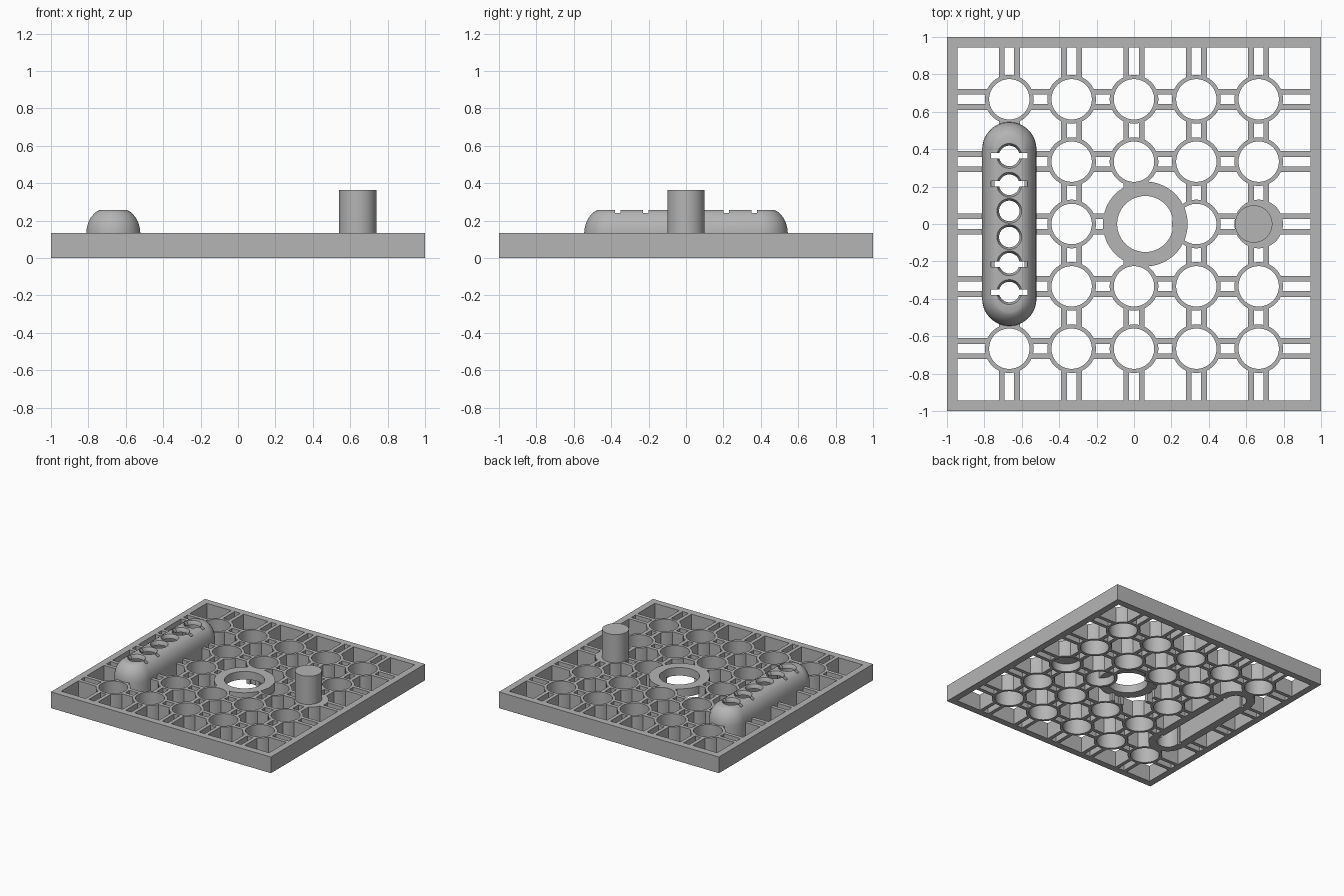
import bpy, bmesh, math

cube = bpy.data.objects.get("Cube")
if cube:
    bpy.data.objects.remove(cube, do_unlink=True)

grey = bpy.data.materials.new("plain_grey")
grey.use_nodes = True
grey.diffuse_color = (0.46, 0.46, 0.46, 1)
grey.node_tree.nodes["Principled BSDF"].inputs["Base Color"].default_value = grey.diffuse_color

TOP = 0.133           # plate height
HALF = TOP / 2
PITCH = 1 / 3
HANDLE_X = -2 * PITCH
REACH = 0.115         # rib ends buried in the tube wall


def finish(bm, name, smooth=True):
    bmesh.ops.recalc_face_normals(bm, faces=bm.faces)
    mesh = bpy.data.meshes.new(name)
    bm.to_mesh(mesh)
    bm.free()
    obj = bpy.data.objects.new(name, mesh)
    bpy.context.collection.objects.link(obj)
    mesh.materials.append(grey)
    bpy.ops.object.select_all(action='DESELECT')
    obj.select_set(True)
    bpy.context.view_layer.objects.active = obj
    if smooth:
        bpy.ops.object.shade_smooth_by_angle(angle=math.radians(35))
    return obj


def add_box(bm, x0, x1, y0, y1, z0, z1):
    verts = bmesh.ops.create_cube(bm, size=1)["verts"]
    for v in verts:
        v.co.x = x1 if v.co.x > 0 else x0
        v.co.y = y1 if v.co.y > 0 else y0
        v.co.z = z1 if v.co.z > 0 else z0


def add_rounded(bm, x, y, profile, straight=0, closed=False, segs=48):
    """Stack of round (or stadium) loops given as (radius, z)."""
    loops = []
    for r, z in profile:
        loop = []
        for i in range(segs):
            a = 2 * math.pi * (i + 0.5) / segs
            end = math.copysign(straight, math.sin(a))
            loop.append(bm.verts.new((x + r * math.cos(a), y + end + r * math.sin(a), z)))
        loops.append(loop)
    pairs = list(zip(loops, loops[1:]))
    if closed:
        pairs.append((loops[-1], loops[0]))
    else:
        bm.faces.new(loops[0])
        bm.faces.new(loops[-1])
    for a, b in pairs:
        for i in range(segs):
            j = (i + 1) % segs
            bm.faces.new((a[i], a[j], b[j], b[i]))


def add_tube(bm, x, y, outer, inner, z0, z1):
    add_rounded(bm, x, y, [(inner, z0), (outer, z0), (outer, z1), (inner, z1)], closed=True)


# Square outer frame
bm = bmesh.new()
loops = []
for h, z in ((1, 0), (1, TOP), (0.945, TOP), (0.945, 0)):
    loops.append([bm.verts.new((sx * h, sy * h, z))
                  for sx, sy in ((-1, -1), (1, -1), (1, 1), (-1, 1))])
for k in range(4):
    a, b = loops[k], loops[(k + 1) % 4]
    for i in range(4):
        j = (i + 1) % 4
        bm.faces.new((a[i], a[j], b[j], b[i]))
finish(bm, "outer_frame", False)

# Grid of open tubes, leaving room for the handle and the centre ring
bm = bmesh.new()
for i in range(-2, 3):
    for j in range(-2, 3):
        under_handle = i == -2 and abs(j) < 2
        if not under_handle and (i, j) != (0, 0):
            add_tube(bm, i * PITCH, j * PITCH, 0.13, 0.108, 0, TOP)
finish(bm, "lattice_tubes")


# Paired ribs joining the tubes
def rib_spans(stops):
    edges = [(-1, -0.95)] + stops + [(0.95, 1)]
    return [(a[1], b[0]) for a, b in zip(edges, edges[1:]) if b[0] > a[1]]


bm = bmesh.new()
for k in range(-2, 3):
    row = [(i * PITCH - REACH, i * PITCH + REACH) for i in range(-2, 3)]
    column = list(row)
    if abs(k) < 2:
        row[0] = (HANDLE_X - 0.135, HANDLE_X + 0.135)
    if k == 0:
        row[2] = (-0.155, 0.28)
        column[2] = (-0.19, 0.19)
    if k == -2:
        column[1:4] = [(-0.535, 0.535)]
    for side in (-0.041, 0.041):
        lo, hi = k * PITCH + side - 0.015, k * PITCH + side + 0.015
        for a, b in rib_spans(row):
            add_box(bm, a, b, lo, hi, 0, TOP)
        for a, b in rib_spans(column):
            add_box(bm, lo, hi, a, b, 0, TOP)
finish(bm, "lattice_ribs", False)

# Wide ring near the centre, half the plate deep
bm = bmesh.new()
add_tube(bm, 0.06, 0, 0.227, 0.15, HALF, TOP)
finish(bm, "centre_ring")

# Upright post on a closed tube
bm = bmesh.new()
add_rounded(bm, 2 * PITCH, 0, [(0.12, HALF), (0.12, TOP)])
finish(bm, "post_base")
bm = bmesh.new()
add_rounded(bm, 0.64, 0, [(0.1, TOP - 0.02), (0.1, 0.365)])
finish(bm, "post")

# Hollow rounded handle
bm = bmesh.new()
add_rounded(bm, HANDLE_X, 0,
            [(0.08, 0.225), (0.08, 0), (0.145, 0), (0.145, TOP), (0.142, 0.16), (0.134, 0.19),
             (0.12, 0.217), (0.1, 0.24), (0.085, 0.251), (0.07, 0.258)], straight=0.4, segs=64)
handle = finish(bm, "handle")

# Cutters: a row of countersunk holes, then cross slots
bm = bmesh.new()
for y in (0.07, 0.21, 0.364):
    for s in (-1, 1):
        add_rounded(bm, HANDLE_X, s * y,
                    [(0.055, 0.18), (0.055, 0.235), (0.067, 0.259), (0.067, 0.3)], segs=32)
holes = finish(bm, "hole_cutter")
bm = bmesh.new()
for y, bottom in ((0.365, -0.1), (0.215, 0.21)):
    for s in (-1, 1):
        add_box(bm, HANDLE_X - 0.098, HANDLE_X + 0.098, s * y - 0.014, s * y + 0.014, bottom, 0.3)
slots = finish(bm, "slot_cutter", False)

bpy.context.view_layer.objects.active = handle
for cutter in (holes, slots):
    cutter.hide_render = True
    mod = handle.modifiers.new("cut", 'BOOLEAN')
    mod.operation = 'DIFFERENCE'
    mod.solver = 'EXACT'
    mod.object = cutter
    bpy.ops.object.modifier_apply(modifier=mod.name)
    bpy.data.objects.remove(cutter, do_unlink=True)
bpy.ops.object.select_all(action='DESELECT')
handle.select_set(True)
bpy.ops.object.shade_smooth_by_angle(angle=math.radians(35))
